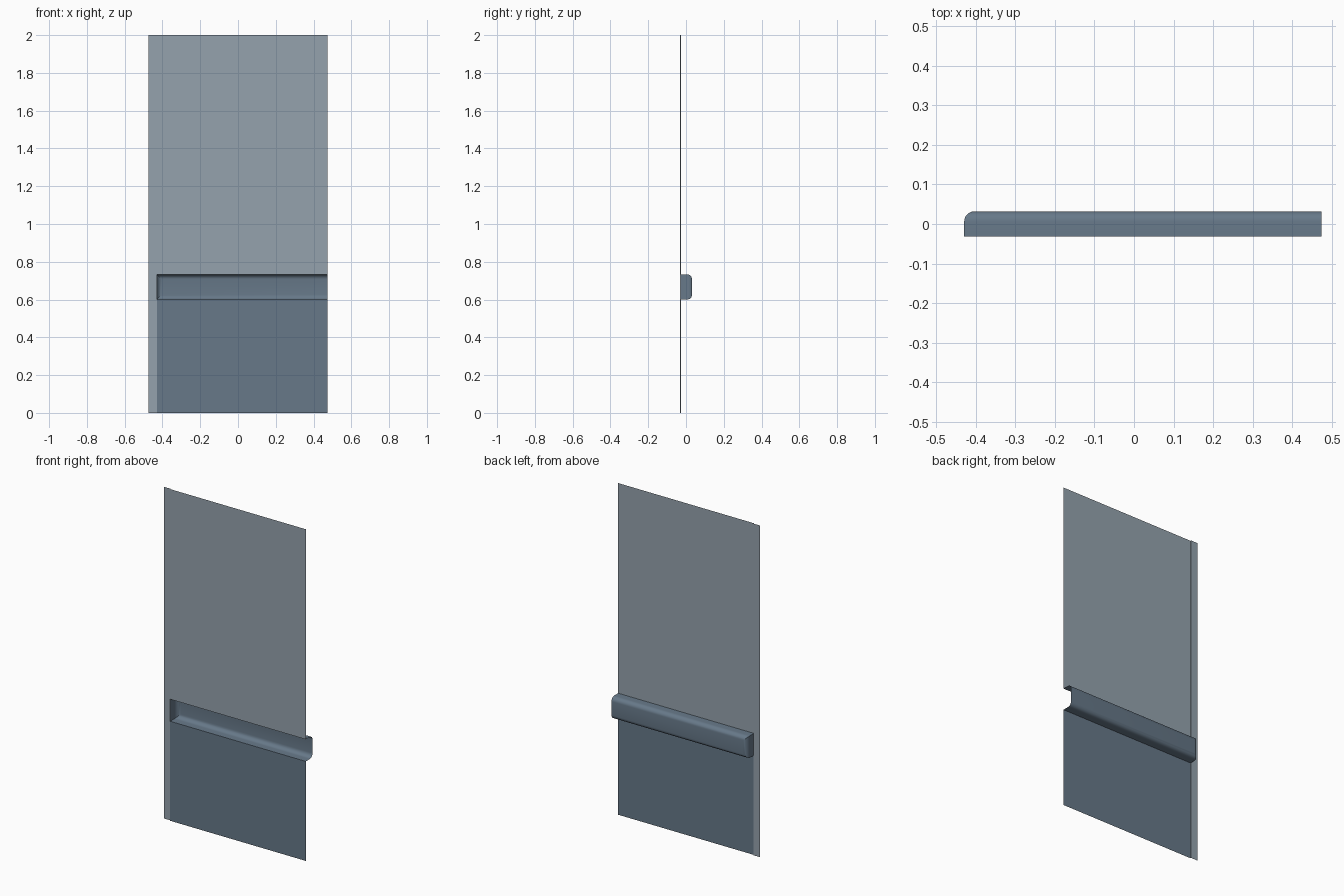
import bpy, bmesh, math

if "Cube" in bpy.data.objects:
    bpy.data.objects.remove(bpy.data.objects["Cube"])

L, S, R = -0.475, -0.43, 0.475      # outer left, seam, right
F, B = -0.032, 0.032                # front and back
STEP = 0.005                        # edge strip set back
Z0, Z1, H = 0.60, 0.733, 2.0


def material(name, col):
    m = bpy.data.materials.new(name)
    m.diffuse_color = (*col, 1)
    m.use_nodes = True
    m.node_tree.nodes["Principled BSDF"].inputs["Base Color"].default_value = m.diffuse_color
    return m


light = material("light_grey_blue", (0.30, 0.365, 0.42))
dark = material("dark_grey_blue", (0.135, 0.19, 0.25))


def finish(name, bm, mat):
    me = bpy.data.meshes.new(name)
    bm.to_mesh(me)
    bm.free()
    me.materials.append(mat)
    ob = bpy.data.objects.new(name, me)
    bpy.context.collection.objects.link(ob)
    return ob


def sheet(name, plan, z0, z1, mat):
    """Extrude an open plan-view line upward."""
    bm = bmesh.new()
    lo = [bm.verts.new((x, y, z0)) for x, y in plan]
    hi = [bm.verts.new((x, y, z1)) for x, y in plan]
    for i in range(len(plan) - 1):
        bm.faces.new((lo[i], lo[i + 1], hi[i + 1], hi[i]))
    return finish(name, bm, mat)


# Flat panels above and below the recess, and the stepped edge strip
sheet("upper_panel", [(S, F), (R, F)], Z1, H, light)
sheet("lower_panel", [(S, F), (R, F)], 0, Z0, dark)
sheet("edge_strip", [(L, F + STEP), (S, F + STEP), (S, F)], 0, H, light)

# Recessed channel: box with rounded back edges, open at front and right
bm = bmesh.new()
bmesh.ops.create_cube(bm, size=1)
for v in bm.verts:
    v.co = (S if v.co.x < 0 else R, F if v.co.y < 0 else B, Z0 if v.co.z < 0 else Z1)
edges = [e for e in bm.edges
         if all(v.co.y > 0 for v in e.verts) and any(v.co.x < 0 for v in e.verts)]
bmesh.ops.bevel(bm, geom=edges, offset=0.026, segments=6, profile=0.5, affect='EDGES')
bm.normal_update()
gone = [f for f in bm.faces if f.normal.y < -0.9 or f.normal.x > 0.9]
bmesh.ops.delete(bm, geom=gone, context='FACES')
for f in bm.faces:
    f.smooth = True
channel = finish("recess_channel", bm, dark)
channel.data.set_sharp_from_angle(angle=math.radians(30))
